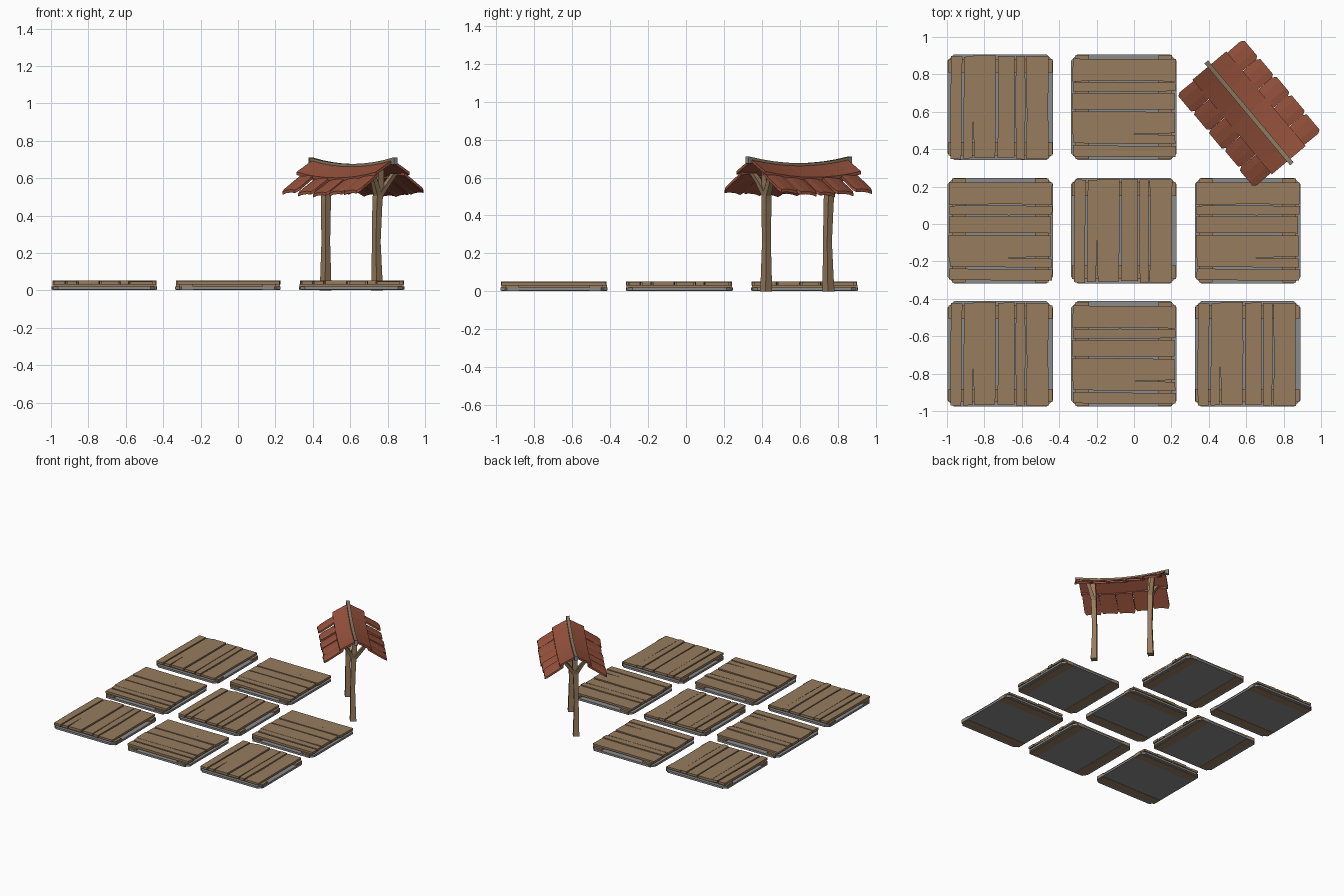
import bpy, bmesh, math, random
from mathutils import Matrix, Vector

random.seed(4)
cube = bpy.data.objects.get("Cube")
if cube:
    bpy.data.objects.remove(cube)


def material(name, rgb):
    m = bpy.data.materials.new(name)
    m.use_nodes = True
    m.diffuse_color = (*rgb, 1)
    m.node_tree.nodes["Principled BSDF"].inputs["Base Color"].default_value = (*rgb, 1)
    return m


WOOD = material("wood", (0.31, 0.20, 0.11))
DARK_WOOD = material("weathered wood", (0.25, 0.19, 0.115))
STONE = material("grey stone", (0.26, 0.26, 0.26))
CLAY = material("red clay", (0.31, 0.085, 0.045))


def make_mesh(name, bm, mat):
    bmesh.ops.recalc_face_normals(bm, faces=bm.faces[:])
    mesh = bpy.data.meshes.new(name)
    bm.to_mesh(mesh)
    bm.free()
    mesh.materials.append(mat)
    return mesh


def place(name, mesh, matrix):
    ob = bpy.data.objects.new(name, mesh)
    bpy.context.collection.objects.link(ob)
    ob.matrix_world = matrix
    return ob


def prism(bm, outline, z0, z1):
    """Upright solid over a flat outline."""
    low = [bm.verts.new((x, y, z0)) for x, y in outline]
    high = [bm.verts.new((x, y, z1)) for x, y in outline]
    bm.faces.new(low)
    bm.faces.new(high)
    n = len(low)
    for i in range(n):
        j = (i + 1) % n
        bm.faces.new((low[i], low[j], high[j], high[i]))


def rect(x0, x1, y0, y1):
    return [(x0, y0), (x1, y0), (x1, y1), (x0, y1)]


def loft(bm, rings):
    """Closed solid through a list of equal rings."""
    rings = [[bm.verts.new(p) for p in r] for r in rings]
    for a, b in zip(rings, rings[1:]):
        for i in range(len(a)):
            j = (i + 1) % len(a)
            bm.faces.new((a[i], a[j], b[j], b[i]))
    bm.faces.new(rings[0])
    bm.faces.new(rings[-1])


# Stone slab with clipped corners
H, C = 0.282, 0.034
bm = bmesh.new()
corners = []
for sx, sy in ((1, 1), (-1, 1), (-1, -1), (1, -1)):
    pair = [(sx * H, sy * (H - C)), (sx * (H - C), sy * H)]
    corners += pair if sx * sy > 0 else pair[::-1]
prism(bm, corners, 0.005, 0.021)
slab = make_mesh("stone_slab", bm, STONE)

# Two battens carrying the planks
bm = bmesh.new()
for s in (-1, 1):
    prism(bm, rect(-0.278, 0.278, s * 0.222 - 0.036, s * 0.222 + 0.036), 0.003, 0.034)
battens = make_mesh("battens", bm, WOOD)

# Six uneven planks
bm = bmesh.new()
spans = [(-.265, -.206), (-.195, -.147), (-.142, -.024),
         (-.013, .072), (.083, .134), (.139, .257)]
for a, b in spans:
    def j():
        return random.uniform(-0.004, 0.004)
    e0, e1 = -0.274 + j(), 0.274 + j()
    outline = [(a + j(), e0), (b + j(), e0 + j()), (b + j(), 0.02),
               (b + j(), e1), (a + j(), e1 + j()), (a + j(), -0.05)]
    prism(bm, outline, 0.032, 0.05 + j() * 0.6)
planks = make_mesh("planks", bm, WOOD)

# Floor tiles in a checkerboard of plank directions, one corner left open
for col in range(3):
    for row in range(3):
        if (col, row) == (2, 2):
            continue
        m = Matrix.Translation((-0.715 + 0.661 * col, -0.695 + 0.66 * row, 0))
        m = m @ Matrix.Rotation(math.pi / 2 * ((col + row) % 2), 4, 'Z')
        for part, mesh in (("slab", slab), ("battens", battens), ("planks", planks)):
            place(f"floor_{part}_{col}_{row}", mesh, m)

# Shelter: local x runs along the ridge
SHELTER = Matrix.Translation((0.615, 0.594, 0)) @ Matrix.Rotation(math.radians(-50), 4, 'Z')


def ridge_z(u):
    return 0.672 + 0.036 * (u / 0.355) ** 2


def post_ring(x, y, z, w):
    return [(x + a * w / 2, y + b * w / 2, z) for a, b in rect(-1, 1, -1, 1)]


# Posts with a fork of two struts at the top
for side, s in (("left", 1), ("right", -1)):
    bm = bmesh.new()
    loft(bm, [post_ring(s * x, y, z, w) for x, y, z, w in (
        (.215, -.012, 0, .046), (.213, -.012, .06, .042), (.21, -.014, .26, .033),
        (.214, -.01, .46, .038), (.217, -.004, .56, .04), (.22, 0, .66, .034))])
    for v in (-1, 1):
        loft(bm, [post_ring(s * .216, -.006, .50, .034),
                  post_ring(s * .235, v * .045, .575, .03),
                  post_ring(s * .25, v * .078, .625, .028)])
    place(side + "_post", make_mesh(side + "_post", bm, WOOD), SHELTER)

# Sagging ridge beam with stone end caps
bm = bmesh.new()
rings = []
for i in range(9):
    u = -0.35 + 0.7 * i / 8
    z = ridge_z(u)
    rings.append([(u, y, z + h) for y, h in rect(-.012, .012, -.03, .004)])
loft(bm, rings)
place("ridge_beam", make_mesh("ridge_beam", bm, DARK_WOOD), SHELTER)
for side, s in (("left", 1), ("right", -1)):
    bm = bmesh.new()
    loft(bm, [[(s * u, y, ridge_z(u) + h) for y, h in rect(-.013, .013, -.034, .003)]
              for u in (.345, .356)])
    place(side + "_ridge_cap", make_mesh(side + "_ridge_cap", bm, STONE), SHELTER)


def panel_z(u, v):
    return ridge_z(u) - 0.004 - 0.56 * v


# Upper roof sheets and a row of overlapping clay tiles on both slopes
for side, s in (("back", 1), ("front", -1)):
    bm = bmesh.new()
    rings = []
    for i in range(9):
        u = -0.33 + 0.66 * i / 8
        top = [(v, panel_z(u, v)) for v in (0, 0.06, 0.118)]
        bottom = [(v, z - 0.016) for v, z in reversed(top)]
        rings.append([(u, s * v, z) for v, z in top + bottom])
    loft(bm, rings)
    place(side + "_roof_sheet", make_mesh(side + "_roof_sheet", bm, CLAY), SHELTER)

    bm = bmesh.new()
    for k in range(5):
        mid = (k - 2) * 0.129
        drop = random.uniform(-0.006, 0.004)
        eave = 0.517 + 0.013 * (mid / 0.26) ** 2
        start = panel_z(mid, 0.09) - 0.012
        rings = []
        for v, half in ((.09, .062), (.15, .064), (.215 + drop, .065), (.235 + drop, .053)):
            z = start + (eave - start) * (v - 0.09) / 0.145
            top = [Vector((mid + t * half, s * v, z + 0.007 * (1 - t * t) + 0.005 * t))
                   for t in (-1, -0.4, 0.4, 1)]
            rings.append(top + [p - Vector((0, 0, 0.016)) for p in reversed(top)])
        loft(bm, rings)
    place(side + "_roof_tiles", make_mesh(side + "_roof_tiles", bm, CLAY), SHELTER)
